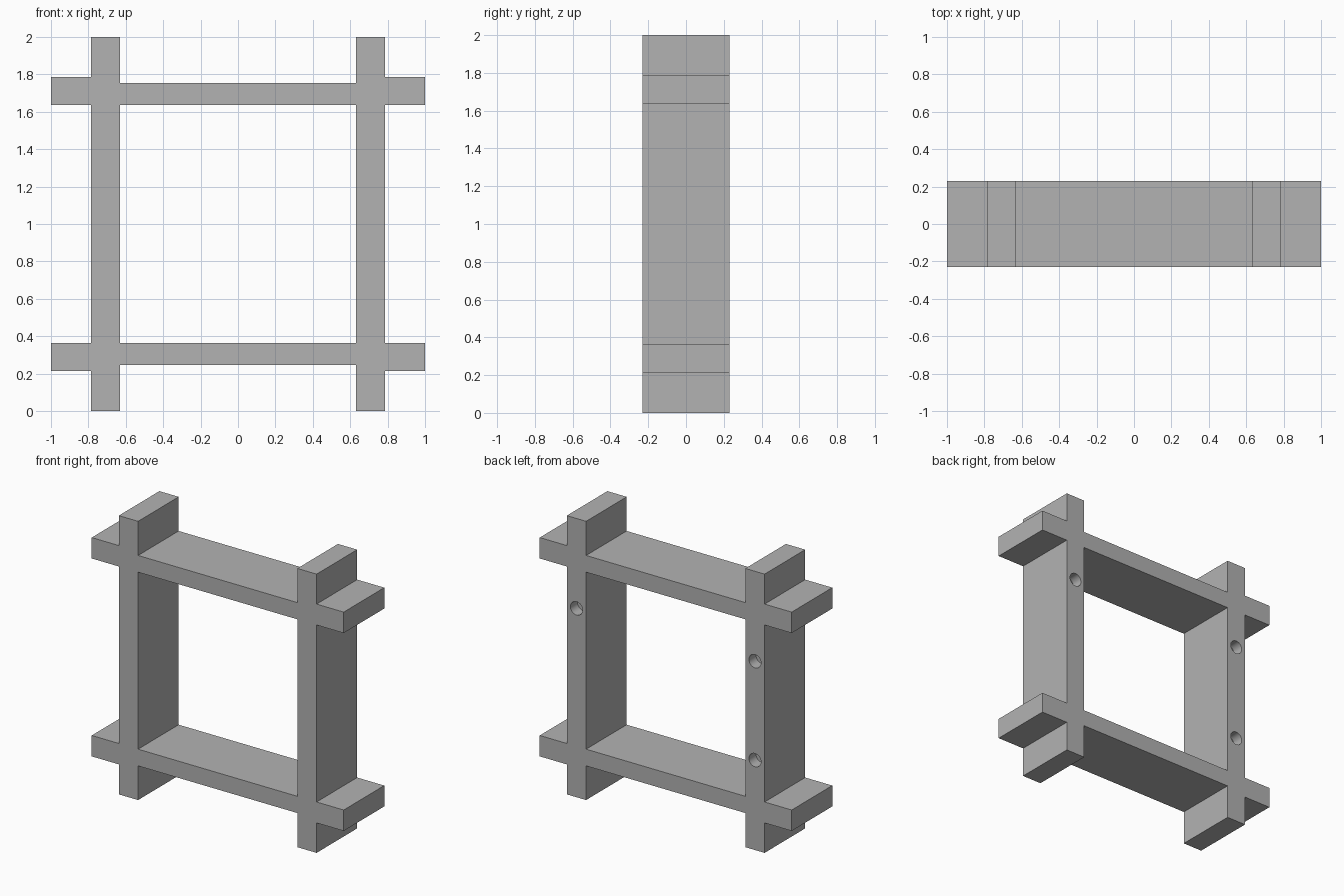
import bpy
import bmesh
from math import radians
from mathutils import Matrix

cube = bpy.data.objects.get("Cube")
if cube:
    bpy.data.objects.remove(cube, do_unlink=True)

HALF_DEPTH = 0.23
POST_IN, POST_OUT = 0.632, 0.785      # post sides
RAIL_IN, RAIL_OUT = 0.635, 0.755      # rail between the posts
END_OUT = 0.785                       # thicker rail ends
HOLE_RADIUS, HOLE_DEPTH = 0.048, 0.08

grey = bpy.data.materials.new("plain grey")
grey.use_nodes = True
colour = (0.448, 0.448, 0.448, 1)
grey.diffuse_color = colour
grey.node_tree.nodes["Principled BSDF"].inputs["Base Color"].default_value = colour


def make_object(name, bm):
    bmesh.ops.recalc_face_normals(bm, faces=bm.faces)
    mesh = bpy.data.meshes.new(name)
    bm.to_mesh(mesh)
    bm.free()
    mesh.materials.append(grey)
    obj = bpy.data.objects.new(name, mesh)
    bpy.context.collection.objects.link(obj)
    return obj


# Quarter of the frame: half a rail, half a post and their crossing
profile = [
    (0, RAIL_IN), (POST_IN, RAIL_IN), (POST_IN, 0), (POST_OUT, 0),
    (POST_OUT, RAIL_IN), (1, RAIL_IN), (1, END_OUT), (POST_OUT, END_OUT),
    (POST_OUT, 1), (POST_IN, 1), (POST_IN, RAIL_OUT), (0, RAIL_OUT),
]
bm = bmesh.new()
face = bm.faces.new([bm.verts.new((x, -HALF_DEPTH, z)) for x, z in profile])
extruded = bmesh.ops.extrude_face_region(bm, geom=[face], use_keep_orig=True)["geom"]
bmesh.ops.translate(bm, vec=(0, 2 * HALF_DEPTH, 0),
                    verts=[v for v in extruded if isinstance(v, bmesh.types.BMVert)])
# Open the faces on the mirror planes
bmesh.ops.recalc_face_normals(bm, faces=bm.faces)
open_faces = [f for f in bm.faces
              if all(abs(v.co.x) < 1e-5 for v in f.verts)
              or all(abs(v.co.z) < 1e-5 for v in f.verts)]
bmesh.ops.delete(bm, geom=open_faces, context="FACES")
frame = make_object("crossed_frame", bm)
frame.location.z = 1
mirror = frame.modifiers.new("mirror", "MIRROR")
mirror.use_axis = (True, False, True)

# Blind round holes in the back of the posts
bm = bmesh.new()
post_x = (POST_IN + POST_OUT) / 2
for x, z in ((post_x, 1.355), (-post_x, 1.355), (-post_x, 0.645)):
    place = Matrix.Translation((x, HALF_DEPTH, z)) @ Matrix.Rotation(radians(90), 4, "X")
    bmesh.ops.create_cone(bm, cap_ends=True, segments=32, radius1=HOLE_RADIUS,
                          radius2=HOLE_RADIUS, depth=2 * HOLE_DEPTH, matrix=place)
cutter = make_object("hole_cutter", bm)
cutter.hide_render = True
drill = frame.modifiers.new("holes", "BOOLEAN")
drill.operation = "DIFFERENCE"
drill.solver = "EXACT"
drill.object = cutter

# Apply, then remove the cutter
bpy.context.view_layer.update()
bpy.ops.object.select_all(action="DESELECT")
frame.select_set(True)
bpy.context.view_layer.objects.active = frame
for name in ("mirror", "holes"):
    bpy.ops.object.modifier_apply(modifier=name)
bpy.data.objects.remove(cutter, do_unlink=True)
bpy.ops.object.shade_smooth_by_angle(angle=radians(30))
